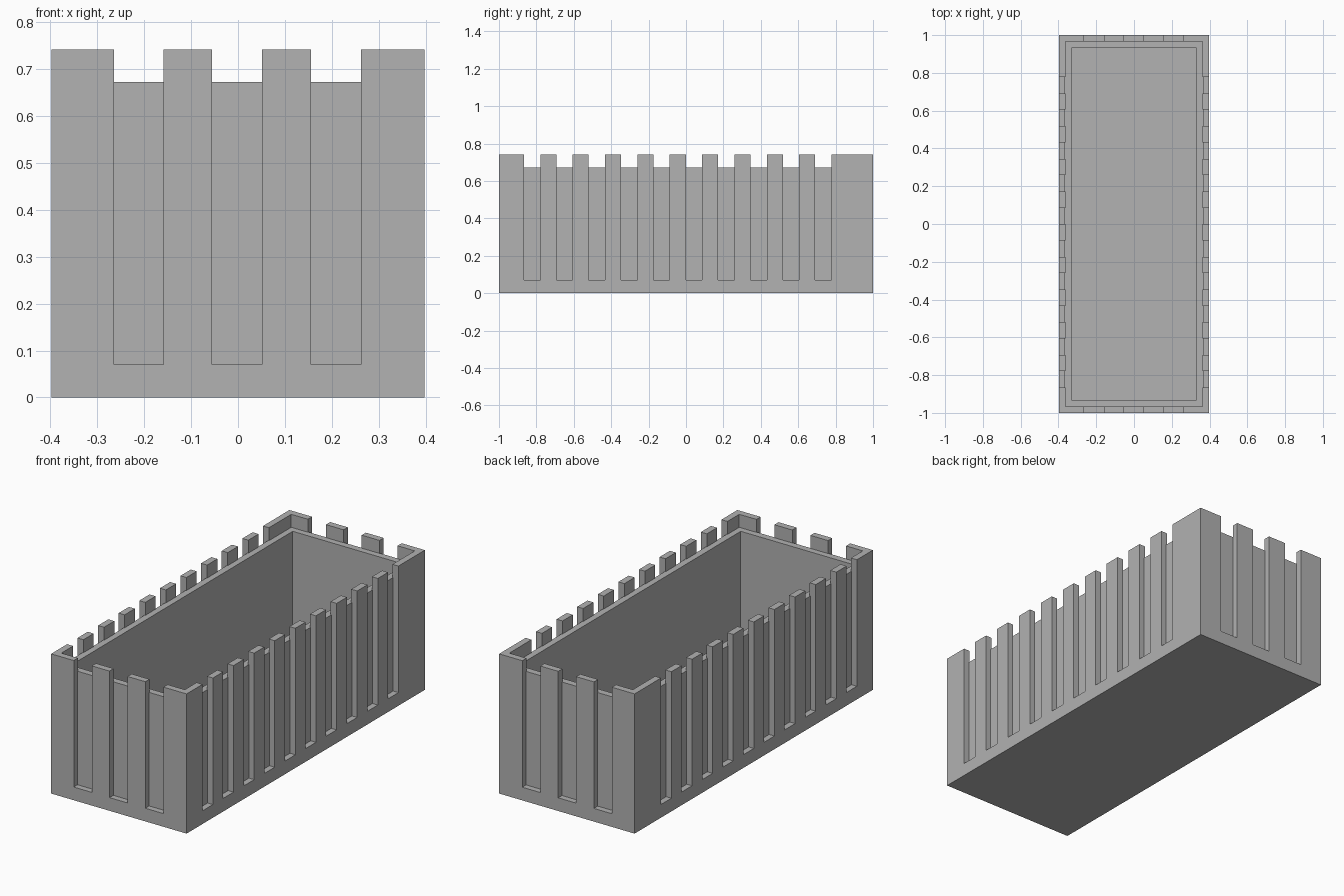
import bpy, bmesh
from mathutils import Matrix, Vector

if "Cube" in bpy.data.objects:
    bpy.data.objects.remove(bpy.data.objects["Cube"])

grey = bpy.data.materials.new("matte_grey")
grey.diffuse_color = (0.445, 0.445, 0.445, 1)
grey.use_nodes = True
grey.node_tree.nodes["Principled BSDF"].inputs["Base Color"].default_value = grey.diffuse_color


def add_box(bm, lo, hi):
    lo, hi = Vector(lo), Vector(hi)
    mat = Matrix.Translation((lo + hi) / 2) @ Matrix.Diagonal((*(hi - lo), 1))
    return bmesh.ops.create_cube(bm, size=1, matrix=mat)


def finish(bm, name):
    mesh = bpy.data.meshes.new(name)
    bmesh.ops.recalc_face_normals(bm, faces=bm.faces)
    bm.to_mesh(mesh)
    bm.free()
    mesh.materials.append(grey)
    obj = bpy.data.objects.new(name, mesh)
    bpy.context.collection.objects.link(obj)
    return obj


def open_box(name, x, y, z0, z1, wall, floor_z):
    """Box whose top face is inset and pushed down to leave four walls."""
    bm = bmesh.new()
    add_box(bm, (-x, -y, z0), (x, y, z1))
    top = max(bm.faces, key=lambda f: f.calc_center_median().z)
    bmesh.ops.inset_region(bm, faces=[top], thickness=wall, use_even_offset=True)
    inner = bmesh.ops.extrude_face_region(bm, geom=[top])
    bmesh.ops.delete(bm, geom=[top], context="FACES_ONLY")
    for v in inner["geom"]:
        if isinstance(v, bmesh.types.BMVert):
            v.co.z = floor_z
    return finish(bm, name)


# Outer casing and the lower liner tray inside it
casing = open_box("outer_casing", 0.398, 1.0, 0.0, 0.742, 0.035, 0.035)
open_box("inner_liner", 0.367, 0.968, 0.03, 0.673, 0.036, 0.07)

# Slots through the long sides
bm = bmesh.new()
for i in range(10):
    y = -0.866 + i * 0.173
    add_box(bm, (-0.5, y, 0.07), (0.5, y + 0.087, 0.9))
side_cutter = finish(bm, "side_slot_cutter")

# Slots through the short ends
bm = bmesh.new()
for x in (-0.265, -0.055, 0.156):
    add_box(bm, (x, -1.1, 0.07), (x + 0.106, 1.1, 0.9))
end_cutter = finish(bm, "end_slot_cutter")

for cutter in (side_cutter, end_cutter):
    mod = casing.modifiers.new(cutter.name, "BOOLEAN")
    mod.operation = "DIFFERENCE"
    mod.solver = "EXACT"
    mod.object = cutter
    cutter.hide_render = True
    cutter.display_type = "WIRE"
